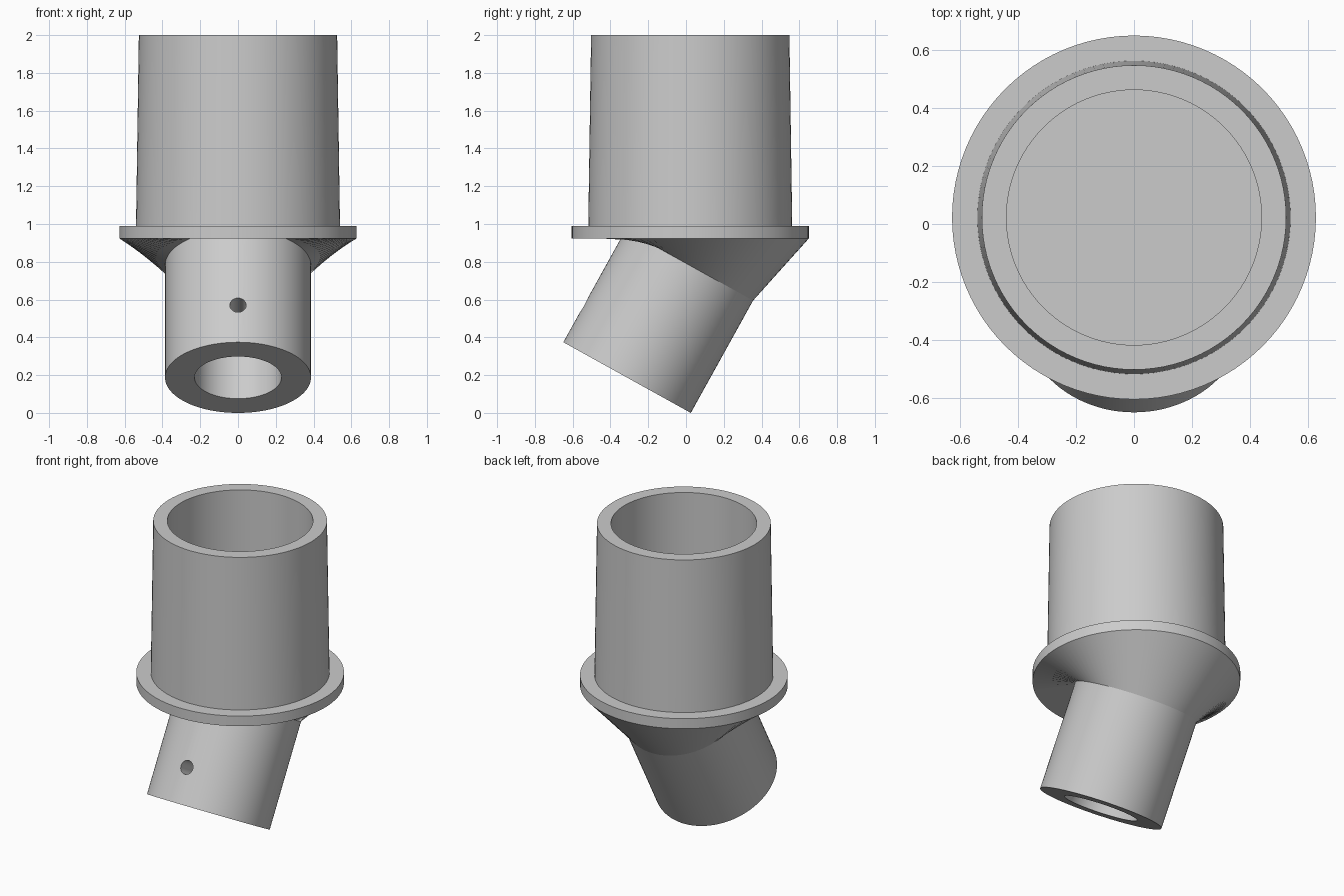
import bpy
import bmesh
from math import cos, sin, tau, radians
from mathutils import Matrix, Vector

SEG = 96
CUP = Matrix.Translation((0, 0.0225, 0))
TUBE = Matrix.Translation((0, -0.312, 0.187)) @ Matrix.Rotation(radians(-29), 4, 'X')
FLANGE_R, FLANGE_Z = 0.6275, 0.923
TUBE_R, TUBE_LEN = 0.386, 0.68

default = bpy.data.objects.get("Cube")
if default:
    bpy.data.objects.remove(default)

grey = bpy.data.materials.new("plain grey")
grey.use_nodes = True
grey.diffuse_color = (0.6, 0.6, 0.6, 1)
grey.node_tree.nodes["Principled BSDF"].inputs["Base Color"].default_value = (0.6, 0.6, 0.6, 1)


def add_ring(bm, r, z, matrix):
    return [bm.verts.new(matrix @ Vector((r * cos(tau * i / SEG), r * sin(tau * i / SEG), z)))
            for i in range(SEG)]


def bridge(bm, low, high):
    for i in range(SEG):
        j = (i + 1) % SEG
        bm.faces.new((low[i], low[j], high[j], high[i]))


def finish(bm, name):
    mesh = bpy.data.meshes.new(name)
    bm.to_mesh(mesh)
    bm.free()
    mesh.materials.append(grey)
    obj = bpy.data.objects.new(name, mesh)
    bpy.context.collection.objects.link(obj)
    return obj


def lathe(name, profile, matrix):
    """Solid turned from (radius, height) points, capped at both ends."""
    bm = bmesh.new()
    rings = [add_ring(bm, r, z, matrix) for r, z in profile]
    for low, high in zip(rings, rings[1:]):
        bridge(bm, low, high)
    bm.faces.new(rings[0])
    bm.faces.new(rings[-1])
    bmesh.ops.recalc_face_normals(bm, faces=bm.faces)
    return finish(bm, name)


def select_only(obj):
    bpy.ops.object.select_all(action='DESELECT')
    obj.select_set(True)
    bpy.context.view_layer.objects.active = obj


# Tapered cup with its flange
cup = lathe("cup_and_flange", [
    (FLANGE_R, FLANGE_Z), (FLANGE_R, 0.99), (0.54, 0.99),
    (0.525, 2.0), (0.44, 2.0), (0.44, 0.99)], CUP)

# Ruled neck from the flange rim to the slanted tube end
bm = bmesh.new()
bridge(bm, add_ring(bm, TUBE_R, TUBE_LEN, TUBE), add_ring(bm, FLANGE_R, FLANGE_Z, CUP))
neck = finish(bm, "neck")

# Slanted tube with a blind bore
tube = lathe("slanted_tube", [
    (TUBE_R, TUBE_LEN), (TUBE_R, 0), (0.23, 0), (0.23, 0.6)], TUBE)

# Pin hole through the front wall of the tube
drill = lathe("pin_hole_cutter", [(0.043, 0.1), (0.043, 0.5)],
              TUBE @ Matrix.Translation((0, 0, 0.225)) @ Matrix.Rotation(radians(90), 4, 'X'))
cut = tube.modifiers.new("pin hole", 'BOOLEAN')
cut.operation = 'DIFFERENCE'
cut.solver = 'EXACT'
cut.object = drill
select_only(tube)
bpy.ops.object.modifier_apply(modifier=cut.name)
bpy.data.objects.remove(drill)

for part in (cup, neck, tube):
    select_only(part)
    bpy.ops.object.shade_smooth_by_angle(angle=radians(30))
